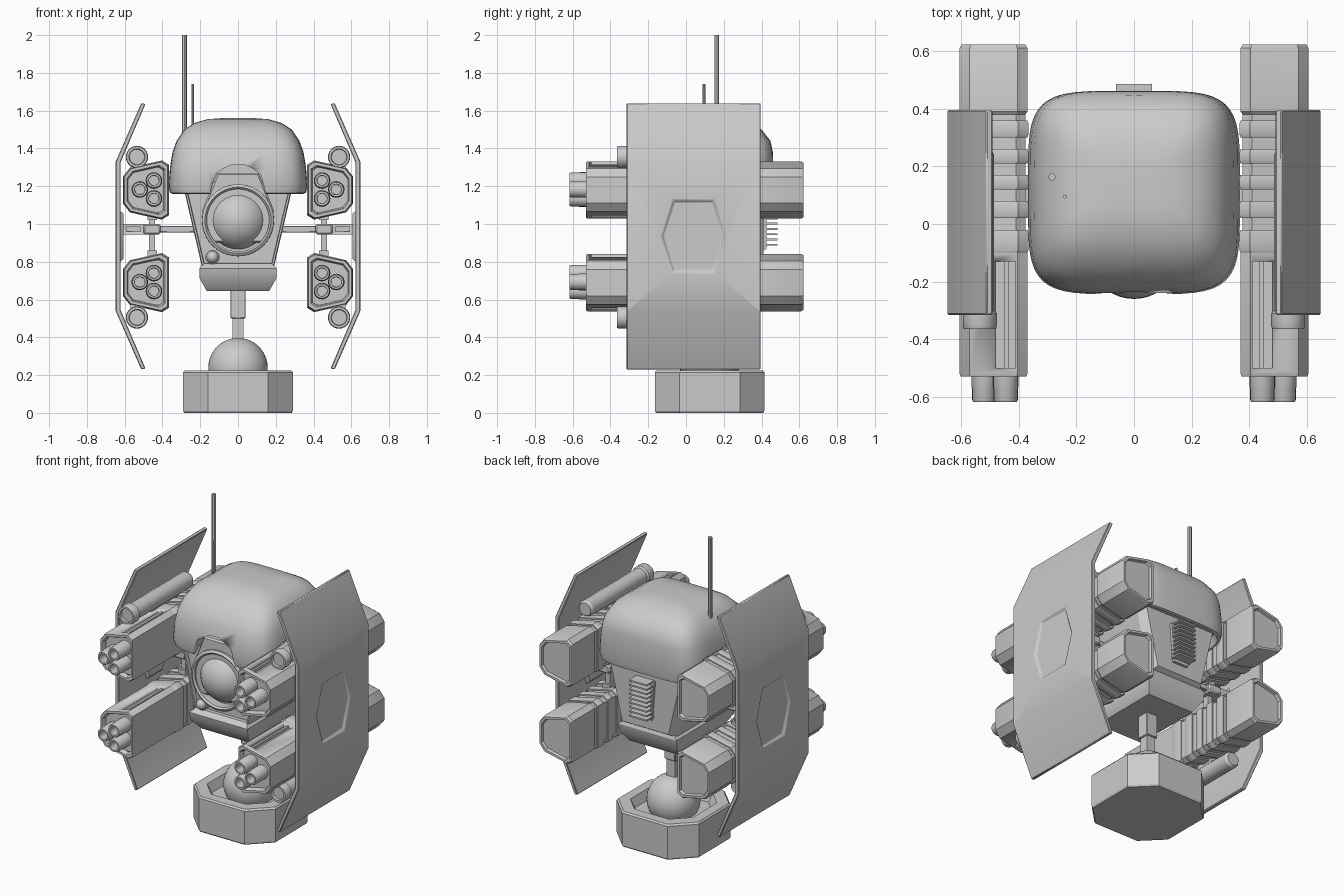
import bpy, bmesh
from math import sin, cos, pi, radians, copysign
from mathutils import Vector

if "Cube" in bpy.data.objects:
    bpy.data.objects.remove(bpy.data.objects["Cube"])


def finish(name, bm, mirror=False, bevel=0, angle=30):
    bmesh.ops.recalc_face_normals(bm, faces=bm.faces)
    me = bpy.data.meshes.new(name)
    bm.to_mesh(me)
    bm.free()
    me.shade_smooth()
    me.set_sharp_from_angle(angle=radians(angle))
    ob = bpy.data.objects.new(name, me)
    bpy.context.collection.objects.link(ob)
    if bevel:
        m = ob.modifiers.new("bevel", 'BEVEL')
        m.width, m.segments, m.limit_method = bevel, 1, 'ANGLE'
    if mirror:
        ob.modifiers.new("mirror", 'MIRROR')
    return ob


def loft(name, rings, **kw):
    """Skin a list of equal-length point rings and cap both ends."""
    bm = bmesh.new()
    vs = [[bm.verts.new(p) for p in r] for r in rings]
    n = len(vs[0])
    for a, b in zip(vs, vs[1:]):
        for i in range(n):
            j = (i + 1) % n
            bm.faces.new((a[i], a[j], b[j], b[i]))
    bm.faces.new(vs[0])
    bm.faces.new(vs[-1])
    return finish(name, bm, **kw)


def ysec(pts, y, s=1.0):
    """Section in the xz plane at depth y, scaled about its centre."""
    xs, zs = [p[0] for p in pts], [p[1] for p in pts]
    cx, cz = (min(xs) + max(xs)) / 2, (min(zs) + max(zs)) / 2
    return [(cx + (x - cx) * s, y, cz + (z - cz) * s) for x, z in pts]


def box(name, x, y, z, **kw):
    return loft(name, [[(x[0], y[0], k), (x[1], y[0], k), (x[1], y[1], k), (x[0], y[1], k)]
                       for k in z], **kw)


def lathe(name, prof, c, axis='Y', n=20, **kw):
    """Spin (radius, distance) pairs around an axis through c."""
    rings = []
    for r, t in prof:
        ring = []
        for i in range(n):
            u, v = r * cos(2 * pi * i / n), r * sin(2 * pi * i / n)
            d = (u, t, v) if axis == 'Y' else (u, v, t)
            ring.append(Vector(c) + Vector(d))
        rings.append(ring)
    return loft(name, rings, **kw)


def ball(name, r, c, n=40):
    bm = bmesh.new()
    bmesh.ops.create_uvsphere(bm, u_segments=n, v_segments=n // 2, radius=r)
    bmesh.ops.translate(bm, verts=bm.verts, vec=c)
    return finish(name, bm)


def cut(ob, cutter, first=False):
    cutter.hide_render = True
    cutter.hide_viewport = True
    m = ob.modifiers.new("cut", 'BOOLEAN')
    m.operation, m.object, m.solver = 'DIFFERENCE', cutter, 'EXACT'
    if first:
        ob.modifiers.move(len(ob.modifiers) - 1, 0)


# Octagonal base with recessed top, ball joint and neck
octo = [(-.29, -.16), (-.16, -.29), (.16, -.29), (.29, -.16),
        (.29, .16), (.16, .29), (-.16, .29), (-.29, .16)]
loft("base", [[(x * s, .125 + y * s, z) for x, y in octo] for z, s in
              [(0, .98), (.01, 1), (.215, 1), (.225, .97), (.225, .76), (.17, .68)]])
ball("base_ball_joint", .157, (0, .125, .24))
box("neck_rod", (-.03, .03), (.095, .155), (.36, .52))
box("neck_sleeve", (-.04, .04), (.085, .165), (.5, .68), bevel=.004)

# Body: tapered hull with a rimmed face, plus the chin block
hull = [(-.29, 1.2), (-.19, .77), (.19, .77), (.29, 1.2)]
loft("body", [ysec(hull, y, s) for y, s in
              [(-.145, .9), (-.145, .93), (-.17, .94), (-.17, .98), (-.155, 1),
               (.36, 1), (.41, .86)]])
loft("chin", [[(-w, a, z), (w, a, z), (w, b, z), (-w, b, z)] for w, a, b, z in
              [(.165, -.13, .33, .645), (.205, -.19, .38, .715), (.205, -.2, .39, .765),
               (.18, -.17, .38, .79)]])

# Eye with hood, ring and small side lens
hood = [(-.11, 1.27), (-.19, 1.07), (-.15, .9), (.15, .9), (.19, 1.07), (.11, 1.27)]
loft("eye_hood", [ysec(hood, -.19, .95), ysec(hood, -.18), ysec(hood, 0)])
lathe("eye_ring", [(.165, -.1), (.165, -.2), (.175, -.21), (.19, -.2), (.192, -.1)],
      (0, 0, 1.02), n=40)
ball("eye", .16, (0, -.10, 1.02))
lathe("small_lens_ring", [(.038, -.13), (.038, -.175), (.03, -.18)], (-.135, 0, .825))
ball("small_lens", .032, (-.135, -.175, .825), 20)

# Helmet: rounded-box rings, arched opening over the eye
def hring(z, hx, y0, y1, n=48, e=.42):
    pts = []
    for i in range(n):
        c, s = cos(2 * pi * i / n), sin(2 * pi * i / n)
        pts.append((hx * copysign(abs(c) ** e, c),
                    (y0 + y1) / 2 + (y1 - y0) / 2 * copysign(abs(s) ** e, s), z))
    return pts

helmet = loft("helmet", [hring(*r) for r in [
    (1.21, .33, -.2, .42), (1.16, .345, -.225, .44), (1.165, .36, -.236, .455),
    (1.2, .368, -.244, .462), (1.3, .36, -.24, .462), (1.38, .347, -.222, .46),
    (1.44, .325, -.19, .447), (1.5, .285, -.13, .4), (1.535, .23, -.07, .34),
    (1.555, .16, 0, .27), (1.56, .09, .06, .2)]], angle=40)
arch = [(-.16, 1.1), (.16, 1.1), (.145, 1.17), (.12, 1.265), (.075, 1.295), (.03, 1.315),
        (-.03, 1.315), (-.075, 1.295), (-.12, 1.265), (-.145, 1.17)]
cut(helmet, loft("helmet_arch_cutter", [ysec(arch, -.4), ysec(arch, -.08)]))

# Rear vent fins and their backing plate
vent = [(-.075, 1.12), (-.055, .86), (.055, .86), (.075, 1.12)]
loft("vent_plate", [ysec(vent, .39), ysec(vent, .425, .95)])
for i in range(9):
    z = .885 + i * .028
    box("vent_fin", (-.062, .062), (.4, .485), (z, z + .01))

# Antennas
lathe("tall_antenna", [(.013, 1.45), (.013, 2)], (-.284, .163, 0), 'Z', 8)
lathe("short_antenna", [(.007, 1.45), (.007, 1.74)], (-.24, .095, 0), 'Z', 8)

# Cross arms: inner beam, hub, outer bracket, vertical links
box("arm_beam", (.2, .43), (.07, .17), (.955, .99), mirror=True, bevel=.004)
box("arm_hub", (.41, .5), (.05, .19), (.945, 1.0), mirror=True, bevel=.008)
bracket = box("arm_bracket", (.49, .63), (.06, .18), (.945, 1.0), mirror=True)
cut(bracket, box("bracket_cutter", (.515, .59), (0, .09), (.96, .985)), True)
box("arm_link", (.44, .47), (.1, .14), (.8, 1.07), mirror=True)
for z in (.83, 1.02):
    box("arm_link_collar", (.43, .48), (.085, .155), (z, z + .03), mirror=True)

# Gun pods (two per side) with triple barrels and side canisters
half = [(.405, .152), (.37, .13), (.37, -.13), (.405, -.152),
        (.57, -.115), (.605, -.07), (.605, .07), (.57, .115)]
for label, zc, side in (("upper", 1.18, 1), ("lower", .69, -1)):
    sec = [(x, zc + z) for x, z in half]
    pod = loft(label + "_pod", [ysec(sec, y, s) for y, s in [
        (-.50, .8), (-.525, .83), (-.53, .86), (-.53, .97), (-.52, 1), (-.1, 1), (-.1, .94),
        (.38, .94), (.39, 1), (.61, 1), (.622, .95), (.622, .84), (.605, .8)]], mirror=True)
    for s in (1, -1):
        zs = sorted((zc + s * .118, zc + s * .2))
        cut(pod, box("groove_cutter", (.412, .48), (-.5, -.13), zs), True)
        box(label + "_pod_rail", (.436, .45), (-.5, -.1),
            sorted((zc + s * .1, zc + s * .135)), mirror=True)
    for y0, y1 in ((-.1, -.02), (.02, .08), (.12, .17), (.21, .26), (.3, .36)):
        loft(label + "_pod_rib", [ysec(sec, y0, 1), ysec(sec, y0 + .01, 1.03),
                                  ysec(sec, y1 - .01, 1.03), ysec(sec, y1, 1)], mirror=True)
    for x, z in ((.445, .05), (.445, -.045), (.52, .003)):
        lathe(label + "_barrel", [(.026, -.53), (.028, -.618), (.038, -.618), (.042, -.61),
                                  (.042, -.57), (.044, -.565), (.044, -.48)],
              (x, 0, zc + z), mirror=True)
    lathe(label + "_canister", [(.04, -.35), (.043, -.365), (.055, -.365), (.059, -.355),
                                (.059, -.31), (.05, -.3), (.05, .24), (.04, .255)],
          (.535, 0, .93 + side * .425), n=24, mirror=True)
    box(label + "_canister_mount", (.5, .57), (-.15, .1),
        sorted((zc + side * .08, zc + side * .17)), mirror=True)

# Side shields: bent plate with a recessed hexagon
plate = [(.49, 1.635), (.622, 1.325), (.622, .545), (.49, .235),
         (.512, .23), (.648, .54), (.648, 1.33), (.512, 1.64)]
shield = loft("side_shield", [ysec(plate, -.315), ysec(plate, .395)],
              mirror=True, bevel=.004)
hexa = [(-.11, .195), (.11, .195), (.172, 0), (.11, -.195), (-.11, -.195), (-.172, 0)]
cut(shield, loft("shield_cutter", [[(x, .04 + y * s, .935 + z * s) for y, z in hexa]
                                   for x, s in ((.636, .92), (.66, 1.06))]), True)
loft("shield_mount", [[(x, .04 + y * s, .935 + z * s) for y, z in hexa]
                      for x, s in ((.605, .6), (.625, .7))], mirror=True)
